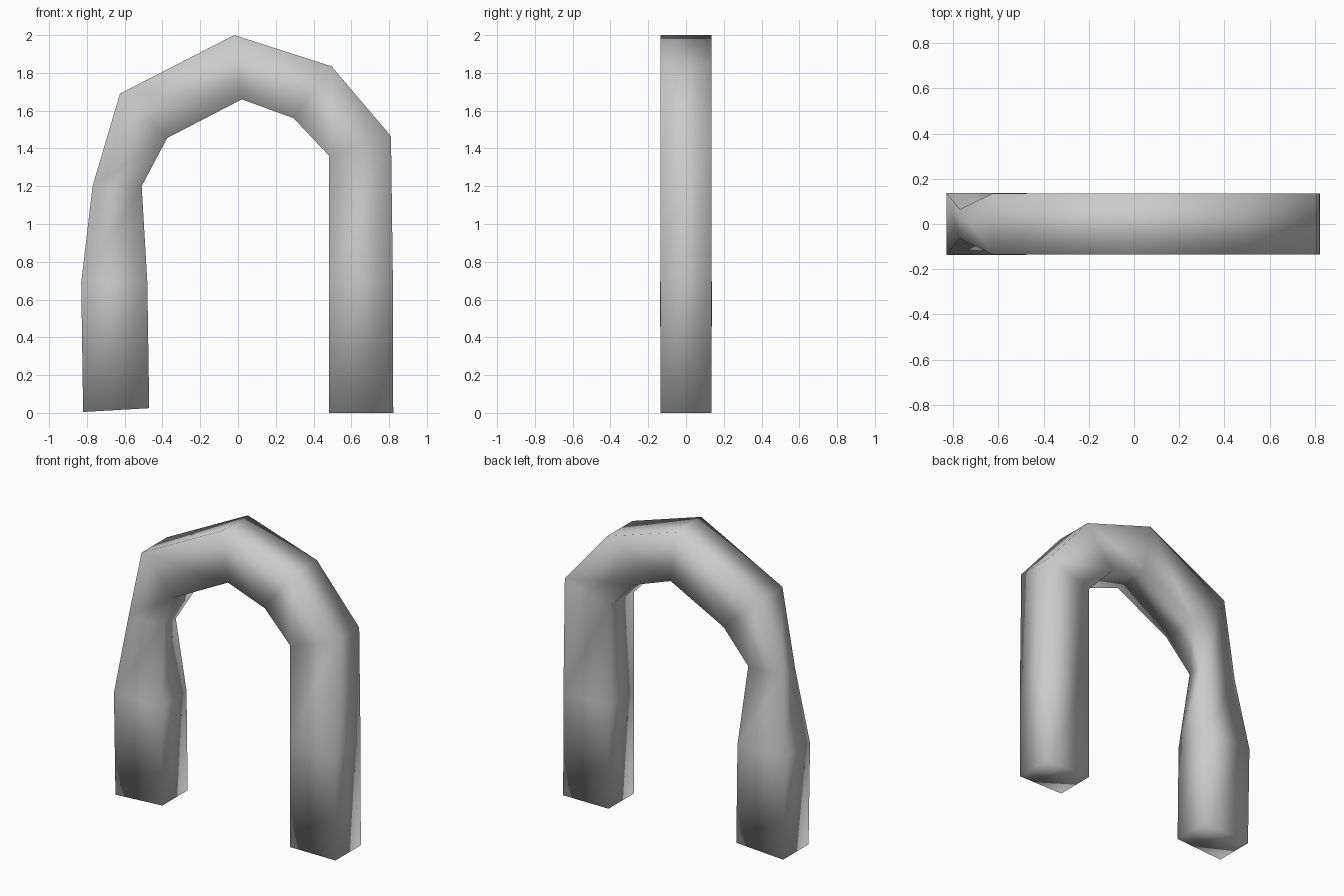
import bpy, bmesh

if "Cube" in bpy.data.objects:
    bpy.data.objects.remove(bpy.data.objects["Cube"])

# Arch sections from left foot to right foot:
# (outer x, outer z), (inner x, inner z), half depth
SECTIONS = [
    ((-0.82, 0.005), (-0.47, 0.025), 0.135),
    ((-0.83, 0.69), (-0.48, 0.69), 0.137),
    ((-0.77, 1.20), (-0.51, 1.20), 0.065),
    ((-0.625, 1.69), (-0.375, 1.455), 0.135),
    ((-0.02, 2.00), (0.02, 1.66), 0.135),
    ((0.495, 1.835), (0.295, 1.56), 0.135),
    ((0.81, 1.465), (0.483, 1.36), 0.135),
    ((0.82, 0.70), (0.483, 0.70), 0.135),
    ((0.822, 0.0), (0.483, 0.0), 0.135),
]


def build_arch(name, sections):
    bm = bmesh.new()
    # Four-sided ring at every section
    rings = []
    for (ox, oz), (ix, iz), d in sections:
        corners = [(ox, -d, oz), (ix, -d, iz), (ix, d, iz), (ox, d, oz)]
        rings.append([bm.verts.new(c) for c in corners])
    # Sides
    for a, b in zip(rings, rings[1:]):
        for i in range(4):
            j = (i + 1) % 4
            bm.faces.new((a[i], a[j], b[j], b[i]))
    # Foot caps
    bm.faces.new(rings[0])
    bm.faces.new(rings[-1])
    bmesh.ops.recalc_face_normals(bm, faces=bm.faces)
    for f in bm.faces:
        f.smooth = True
    mesh = bpy.data.meshes.new(name)
    bm.to_mesh(mesh)
    bm.free()
    obj = bpy.data.objects.new(name, mesh)
    bpy.context.collection.objects.link(obj)
    return obj


build_arch("arch", SECTIONS)
